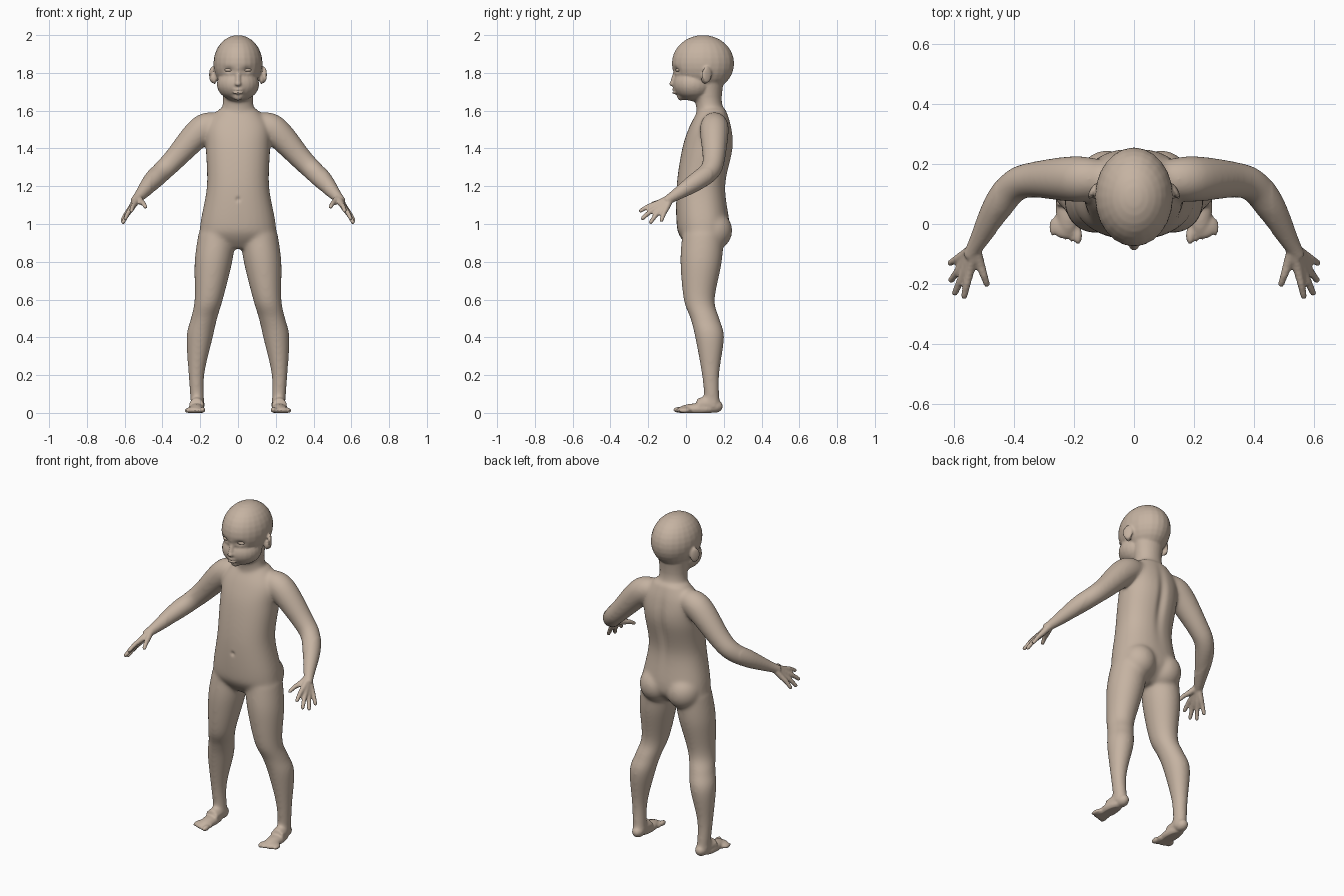
import bpy, bmesh, math
from mathutils import Vector, Matrix

old_cube = bpy.data.objects.get("Cube")
if old_cube:
    bpy.data.objects.remove(old_cube, do_unlink=True)

clay = bpy.data.materials.new("warm_clay")
clay.use_nodes = True
colour = (.56, .45, .36, 1)
clay.diffuse_color = colour
clay.node_tree.nodes["Principled BSDF"].inputs["Base Color"].default_value = colour

body = bmesh.new()
eyes = bmesh.new()
SIDES = 28
STEPS = 6


def spline(rows):
    """Smoothly resample rows of numbers."""
    padded = [rows[0], *rows, rows[-1]]
    smooth_rows = []
    for before, start, end, after in zip(padded, padded[1:], padded[2:], padded[3:]):
        before, start, end, after = map(Vector, (before, start, end, after))
        leave, arrive = (end - before) / 2, (after - start) / 2
        for step in range(STEPS):
            t = step / STEPS
            bend = leave * (1 - t) - arrive * t + (end - start) * (2 * t - 1)
            smooth_rows.append(start.lerp(end, t) + bend * t * (1 - t))
    return smooth_rows + [Vector(rows[-1])]


def rounded(value, power):
    return math.copysign(abs(value) ** (2 / power), value)


def loft(spine, widths, depths, level, power):
    """Closed skin over oval rings along a spine."""
    rings = []
    last = len(spine) - 1
    for i, centre in enumerate(spine):
        across, along = Vector((1, 0, 0)), Vector((0, 1, 0))
        if not level:
            heading = (spine[min(i + 1, last)] - spine[max(i - 1, 0)]).normalized()
            across = heading.cross(Vector((0, 0, 1))).normalized()
            along = across.cross(heading)
        ring = []
        for side in range(SIDES):
            angle = math.tau * side / SIDES
            offset = across * widths[i] * rounded(math.cos(angle), power)
            offset += along * depths[i] * rounded(math.sin(angle), power)
            ring.append(body.verts.new(centre + offset))
        rings.append(ring)
    faces = [body.faces.new(rings[0]), body.faces.new(rings[-1])]
    for low, high in zip(rings, rings[1:]):
        for side in range(SIDES):
            faces.append(body.faces.new((low[side], low[side - 1], high[side - 1], high[side])))
    bmesh.ops.recalc_face_normals(body, faces=faces)


def column(rows, power):
    """Upright central part: height, y, half width, half depth."""
    rows = spline(rows)
    loft([Vector((0, r[1], r[0])) for r in rows], [r[2] for r in rows],
         [r[3] for r in rows], True, power)


def limb(rows, ratio=1, level=False):
    """Limb through x, y, z and radius, with one depth to width ratio."""
    rows = spline(rows)
    widths = [r[3] for r in rows]
    loft([r.to_3d() for r in rows], widths, [w * ratio for w in widths], level, 2)


def ball(location, radii, mesh=body, turn=0):
    matrix = Matrix.Translation(location) @ Matrix.Rotation(turn, 4, 'Z')
    matrix = matrix @ Matrix.Diagonal(radii).to_4x4()
    bmesh.ops.create_uvsphere(mesh, u_segments=24, v_segments=16, radius=1, matrix=matrix)


# Torso and neck
column([(.87, .08, .08, .06), (.93, .09, .19, .12), (1, .09, .2, .14), (1.2, .08, .165, .13),
        (1.4, .115, .17, .135), (1.52, .13, .165, .11), (1.61, .14, .1, .07)], 2.25)
column([(1.55, .14, .1, .08), (1.65, .12, .08, .07), (1.76, .12, .09, .08)], 2)

# Skull, jaw and chin
ball((0, .09, 1.85), (.13, .165, .15))
ball((0, .04, 1.74), (.112, .11, .09))
ball((0, -.03, 1.67), (.03, .02, .02))

# Nose and lips
limb([(0, -.05, 1.82, .012), (0, -.07, 1.75, .014)])
ball((0, -.07, 1.742), (.018, .02, .013))
for height in (1.711, 1.695):
    ball((0, -.06, height), (.028, .014, .008))

# Ear and eye on the left, mirrored later
ball((.137, .11, 1.79), (.01, .03, .044), turn=.5)
ball((.125, .1, 1.77), (.012, .02, .03))
ball((.051, -.043, 1.815), (.021, .012, .009), eyes, turn=.3)

# Shoulder, arm and hand
limb([(.1, .15, 1.53, .06), (.19, .15, 1.5, .077), (.335, .147, 1.345, .06),
      (.4, .125, 1.28, .055), (.455, .055, 1.225, .05), (.52, -.06, 1.15, .03),
      (.55, -.11, 1.12, .022)])
wrist = Vector((.53, -.08, 1.14))
fingertips = [(.49, -.2, 1.09), (.565, -.24, 1.07), (.596, -.23, 1.03),
              (.608, -.186, 1.01), (.612, -.13, 1.02)]
for tip in map(Vector, fingertips):
    joints = [wrist.lerp(tip, reach) for reach in (0, .45, .75, 1)]
    joints[2].z += .005
    limb([(*joint, radius) for joint, radius in zip(joints, (.02, .016, .013, .011))])
    ball(tip, (.011, .011, .011))

# Hip and leg
ball((.09, .14, .965), (.1, .106, .105))
limb([(.11, .09, .95, .1), (.13, .08, .8, .1), (.155, .07, .6, .075), (.18, .1, .5, .07),
      (.203, .125, .4, .07), (.22, .13, .2, .042), (.213, .14, .03, .036)], 1.1, True)

# Heel, instep and sole
ball((.212, .15, .035), (.034, .045, .035))
limb([(.213, .15, .05, .034), (.22, .06, .037, .04)], 1.1)
ball((.219, .06, .02), (.042, .1, .03))
ball((.226, -.005, .015), (.052, .045, .02))

# Toes, big to little
for toe in range(5):
    size = .016 if toe == 0 else .012
    ball((.187 + .021 * toe, -.038 + .007 * toe, size), (size * .9, .03, size))


def make_object(name, geometry):
    data = bpy.data.meshes.new(name)
    geometry.to_mesh(data)
    geometry.free()
    data.materials.append(clay)
    made = bpy.data.objects.new(name, data)
    bpy.context.collection.objects.link(made)
    apply(made, 'MIRROR', use_mirror_merge=False)
    return made


def apply(target, kind, **settings):
    bpy.context.view_layer.objects.active = target
    modifier = target.modifiers.new(kind, kind)
    for key, value in settings.items():
        setattr(modifier, key, value)
    bpy.ops.object.modifier_apply(modifier=modifier.name)


# Fuse the parts into one skin and soften the joints
figure = make_object("body", body)
eye_pair = make_object("eyes", eyes)
apply(figure, 'REMESH', mode='VOXEL', voxel_size=.0065)
soft = figure.vertex_groups.new(name="soft_joints")
soft.add([v.index for v in figure.data.vertices
          if abs(v.co.x) < .46 and .06 < v.co.z < 1.68 and v.co.y > -.075], 1, 'REPLACE')
apply(figure, 'SMOOTH', iterations=40, vertex_group=soft.name)
apply(figure, 'SMOOTH', iterations=4)

# Shallow dents: mouth line, navel, spine and eye sockets
dents = [((0, -.075, 1.703), (.028, .03, .004), .006),
         ((0, -.06, 1.13), (.012, .04, .012), .008),
         ((0, .24, 1.35), (.025, .06, .17), -.014),
         ((.05, -.06, 1.815), (.026, .04, .015), .012)]
for vertex in figure.data.vertices:
    place = (abs(vertex.co.x), vertex.co.y, vertex.co.z)
    for centre, size, depth in dents:
        distance = sum(((p - c) / q) ** 2 for p, c, q in zip(place, centre, size))
        vertex.co.y += depth * math.exp(-distance)
    vertex.co.z = max(vertex.co.z, 0)

for part in (figure, eye_pair):
    part.data.polygons.foreach_set("use_smooth", [True] * len(part.data.polygons))
    part.data.update()
